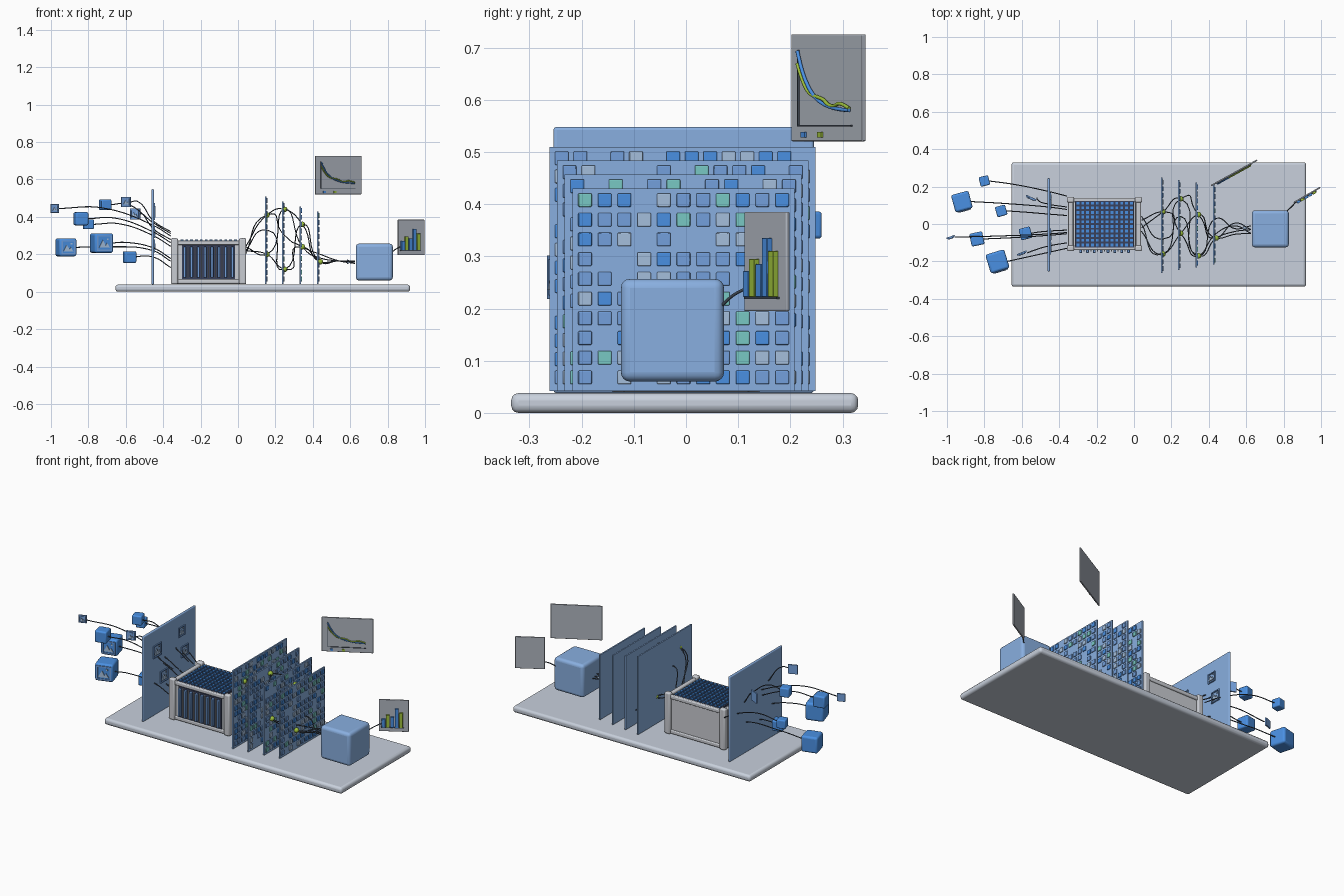
import bpy, bmesh, math, random
from mathutils import Matrix, Vector

if "Cube" in bpy.data.objects:
    bpy.data.objects.remove(bpy.data.objects["Cube"])

random.seed(7)


def mat(name, hexa):
    m = bpy.data.materials.new(name)
    c = [int(hexa[i:i + 2], 16) / 255 for i in (0, 2, 4)]
    m.diffuse_color = [((v + .055) / 1.055) ** 2.4 if v > .04 else v / 12.92 for v in c] + [1]
    m.use_nodes = True
    m.node_tree.nodes["Principled BSDF"].inputs["Base Color"].default_value = m.diffuse_color
    return m


BLUE, SKY, MID = mat("blue", "4A90E2"), mat("sky", "89AFE0"), mat("mid_blue", "73A0DC")
PALE, TEAL, LIME = mat("pale_blue", "A5BFDC"), mat("teal", "78C8C3"), mat("lime", "9DBF3C")
DARK, BASE, CARD, WIRE = (mat("dark", "39415C"), mat("base_grey", "C8D0DC"),
                          mat("card_grey", "AEB4BE"), mat("wire", "46505C"))
GREY = mat("case_grey", "C9CCD2")


def finish(o, bevel=0, segs=3):
    bpy.context.collection.objects.link(o)
    if bevel:
        b = o.modifiers.new("bevel", "BEVEL")
        b.width, b.segments = bevel, segs
        bpy.ops.object.select_all(action='DESELECT')
        o.select_set(True)
        bpy.context.view_layer.objects.active = o
        bpy.ops.object.shade_smooth_by_angle(angle=math.radians(40))
    return o


def boxes(name, items, mats, bevel=0, segs=3, place=Matrix()):
    """items: (centre, size[, material index]) joined in one mesh."""
    bm = bmesh.new()
    for it in items:
        m = Matrix.Translation(it[0]) @ Matrix.Diagonal((*it[1], 1))
        vs = bmesh.ops.create_cube(bm, size=1, matrix=m)["verts"]
        for f in {f for v in vs for f in v.link_faces}:
            f.material_index = it[2] if len(it) > 2 else 0
    me = bpy.data.meshes.new(name)
    bm.to_mesh(me)
    bm.free()
    for m in mats:
        me.materials.append(m)
    o = bpy.data.objects.new(name, me)
    o.matrix_world = place
    return finish(o, bevel, segs)


def box(name, lo, hi, m, bevel=0, segs=3):
    lo, hi = Vector(lo), Vector(hi)
    return boxes(name, [((0, 0, 0), hi - lo)], [m], bevel, segs, Matrix.Translation((lo + hi) / 2))


def tube(name, pts, r, m, place=Matrix()):
    cu = bpy.data.curves.new(name, "CURVE")
    cu.dimensions, cu.bevel_depth, cu.bevel_resolution, cu.resolution_u = "3D", r, 2, 8
    cu.use_fill_caps = True
    s = cu.splines.new("BEZIER")
    s.bezier_points.add(len(pts) - 1)
    for p, q in zip(s.bezier_points, pts):
        p.co = q
        p.handle_left_type = p.handle_right_type = "AUTO"
    cu.materials.append(m)
    o = bpy.data.objects.new(name, cu)
    o.matrix_world = place
    return finish(o)


def at(p, deg):
    return Matrix.Translation(p) @ Matrix.Rotation(math.radians(deg), 4, "Z")


def picture(name, s, place):
    """Framed mountain picture, facing local -y, outer size s."""
    t = s * .08
    bars = [((k * s * .4, 0, 0), (t, .006, s * .88)) for k in (-1, 1)]
    bars += [((0, 0, k * s * .4), (s * .88, .006, t)) for k in (-1, 1)]
    boxes(name + "_frame", bars, [MID], place=place)
    bm = bmesh.new()
    for cx, w, h in ((-.1, .23, .42), (.15, .17, .27)):
        vs = [bm.verts.new((x * s, 0, z * s)) for x, z in
              ((cx - w, -.26), (cx + w, -.26), (cx, -.26 + h))]
        r = bmesh.ops.extrude_face_region(bm, geom=[bm.faces.new(vs)])
        bmesh.ops.translate(bm, vec=(0, -.005, 0),
                            verts=[v for v in r["geom"] if isinstance(v, bmesh.types.BMVert)])
    bmesh.ops.create_cube(bm, size=s * .1, matrix=Matrix.Translation((s * .2, 0, s * .22))
                          @ Matrix.Diagonal((1, .5, 1, 1)))
    bmesh.ops.recalc_face_normals(bm, faces=bm.faces)
    me = bpy.data.meshes.new(name)
    bm.to_mesh(me)
    bm.free()
    me.materials.append(PALE)
    finish(bpy.data.objects.new(name + "_mountains", me)).matrix_world = place


def arrow(name, p, d, r, h):
    bm = bmesh.new()
    bmesh.ops.create_cone(bm, cap_ends=True, segments=16, radius1=r, radius2=0, depth=h)
    me = bpy.data.meshes.new(name)
    bm.to_mesh(me)
    bm.free()
    me.materials.append(PALE)
    o = bpy.data.objects.new(name, me)
    o.matrix_world = Matrix.Translation(p) @ Vector(d).to_track_quat("Z", "Y").to_matrix().to_4x4()
    finish(o)


# base plate and input screen
box("base_plate", (-.655, -.335, 0), (.92, .33, .038), BASE, .014)
box("input_screen", (-.463, -.254, .038), (-.449, .245, .548), SKY, .006)
for i, (y, z, s) in enumerate(((-.125, .42, .085), (.105, .447, .065), (.135, .32, .075), (-.06, .245, .08))):
    picture(f"screen_picture_{i}", s, at((-.446, y, z), 90))

# input cubes and cards with their wires
cubes = [(-.73, -.2, .26, .105, 17), (-.58, -.05, .185, .062, 15), (-.84, -.08, .39, .07, 12),
         (-.92, .12, .237, .096, 15), (-.8, .23, .36, .052, 14), (-.71, .07, .465, .056, 16)]
cards = [(-.98, -.07, .445, .046, 20), (-.6, -.155, .48, .055, 22), (-.55, .14, .415, .06, -25)]
for i, (x, y, z, s, a) in enumerate(cubes + cards):
    kind = "cube" if i < 6 else "card"
    d = s if i < 6 else .008
    place = at((x, y, z), a)
    boxes(f"input_{kind}_{i}", [((0, 0, 0), (s, d, s))], [BLUE if i < 6 else MID], d * .12, 3, place)
    if s > .09 or i > 5:
        picture(f"input_picture_{i}", s * .9, place @ Matrix.Translation((0, -d / 2 - .001, 0)))
    ye, ze = y * .65, .25 + (z - .34) * .65
    end = Vector((-.36, ye, ze - .02))
    tube(f"input_wire_{i}", [(x + s / 2, y, z), (x * .5 - .24, y * .92, z + .004),
                             (-.45, y * .75, ze + .035), end], .0028, WIRE)

# processor case with end frames
box("processor_case", (-.325, -.13, .04), (.01, .13, .265), GREY, .006)
for n, x in (("left", -.34), ("right", .025)):
    box(f"processor_{n}_end", (x - .012, -.135, .04), (x + .012, .135, .275), GREY, .006)
    boxes(f"processor_{n}_posts", [((x, k * .13, .163), (.038, .03, .246)) for k in (-1, 1)],
          [GREY], .008)
boxes("processor_rails", [((-.157, k * .128, z), (.34, .022, .022)) for k in (-1, 1) for z in (.055, .262)],
      [GREY], .005)
box("front_grille", (-.3, -.137, .067), (-.015, -.128, .25), DARK)
boxes("grille_fins", [((-.285 + i * .0365, -.145, .158), (.014, .02, .165)) for i in range(8)], [MID, GREY], .003, 2)
boxes("grille_slats", [((-.267 + i * .0365, -.14, .158), (.005, .014, .17)) for i in range(7)], [GREY])
box("top_tray", (-.315, -.125, .26), (.0, .122, .274), DARK)
boxes("top_cells", [((-.3 + i * .026, -.112 + j * .0248, .276), (.015, .015, .008))
                    for i in range(12) for j in range(10)], [BLUE])

# layer screens with coloured tiles on the +x face
for i, x in enumerate((.148, .239, .333, .427)):
    lo, hi, top = -.262 + .0148 * i, .248 - .0133 * i, .51 - .0267 * i
    box(f"layer_screen_{i}", (x - .004, lo, .042), (x + .004, hi, top), SKY)
    nc, nr, tiles = 14 - i, 13 - i, []
    for c in range(nc):
        for r in range(nr):
            if random.random() < .78:
                y = lo + .024 + (hi - lo - .048) * c / (nc - 1)
                z = .068 + (top - .022 - .068) * r / (nr - 1)
                tiles.append(((x + .006, y, z), (.006, .026, .026), random.choice((0, 0, 1, 1, 1, 2, 2, 3))))
    boxes(f"layer_tiles_{i}", tiles, [BLUE, MID, PALE, TEAL], .002, 2)

# nodes and the signal paths through them
A = [(.155, -.16, .41), (.155, .065, .2)]
B = [(.25, -.05, .44), (.25, .135, .12)]
C = [(.345, -.17, .24), (.345, .05, .36)]
D = [(.44, -.075, .16)]
for i, p in enumerate(A + B + C + D):
    bm = bmesh.new()
    bmesh.ops.create_uvsphere(bm, u_segments=24, v_segments=14, radius=.0145)
    me = bpy.data.meshes.new("node")
    bm.to_mesh(me)
    bm.free()
    me.materials.append(LIME)
    me.shade_smooth()
    finish(bpy.data.objects.new(f"signal_node_{i}", me)).location = p
mids = [(A[0], B[0], C[1], D[0]), (A[1], B[1], C[0], D[0]), (A[0], (.25, .04, .3), C[0], (.44, .03, .2)),
        (A[1], B[0], C[0], (.44, -.05, .18)), ((.155, -.08, .33), B[1], C[1], D[0])]
for i, m in enumerate(mids):
    y = -.04 + i * .02
    end = (.625, -.05 + .02 * (i % 3), .165 - .007 * (i % 3))
    tube(f"signal_path_{i}", [(.04, y, .24 - .02 * (i % 3))] + list(m) + [(.54, -.055 + i * .015, .165), end],
         .0028, WIRE)
arrow("signal_arrow", (.597, -.022, .16), (1, 0, 0), .013, .03)

# output cube
box("output_cube", (.63, -.125, .06), (.828, .073, .257), SKY, .018, 4)
tube("output_link", [(.815, .068, .205), (.84, .09, .225), (.87, .122, .242)], .003, WIRE)

# bar chart board
P = at((.925, .155, .29), 30)
boxes("bar_board", [((0, 0, 0), (.162, .008, .19))], [CARD], .002, 2, P)
boxes("bars", [((u, -.008, (h - .222) / 2 - .068), (.02, .014, h - .222), c) for u, h, c in
               ((-.056, .272, 0), (-.033, .295, 1), (-.008, .285, 0), (.016, .335, 0), (.04, .31, 1))],
      [BLUE, LIME], .001, 1, P)
boxes("bar_axis", [((-.008, -.007, -.07), (.125, .006, .004))], [WIRE], place=P)

# curve chart board
P = at((.535, .273, .623), 29)
boxes("curve_board", [((0, 0, 0), (.282, .008, .205))], [CARD], .002, 2, P)
boxes("curve_axes", [((-.108, -.006, 0), (.003, .005, .145)), ((-.003, -.006, -.073), (.21, .005, .003))],
      [WIRE], place=P)
for n, m, off, k in (("blue", BLUE, 0, 0), ("lime", LIME, -.006, .008)):
    tube(f"{n}_curve", [(-.107 + .0205 * i, -.009, -.045 + (.115 + off * 4) * math.exp(-i * .42)
                         + k * (.4 * i > 1) * (1 + .5 * math.sin(i * 1.7))) for i in range(11)], .0036, m, P)
boxes("curve_legend", [((-.087, -.006, -.09), (.016, .006, .01), 0), ((-.022, -.006, -.09), (.016, .006, .01), 1)],
      [BLUE, LIME], place=P)
